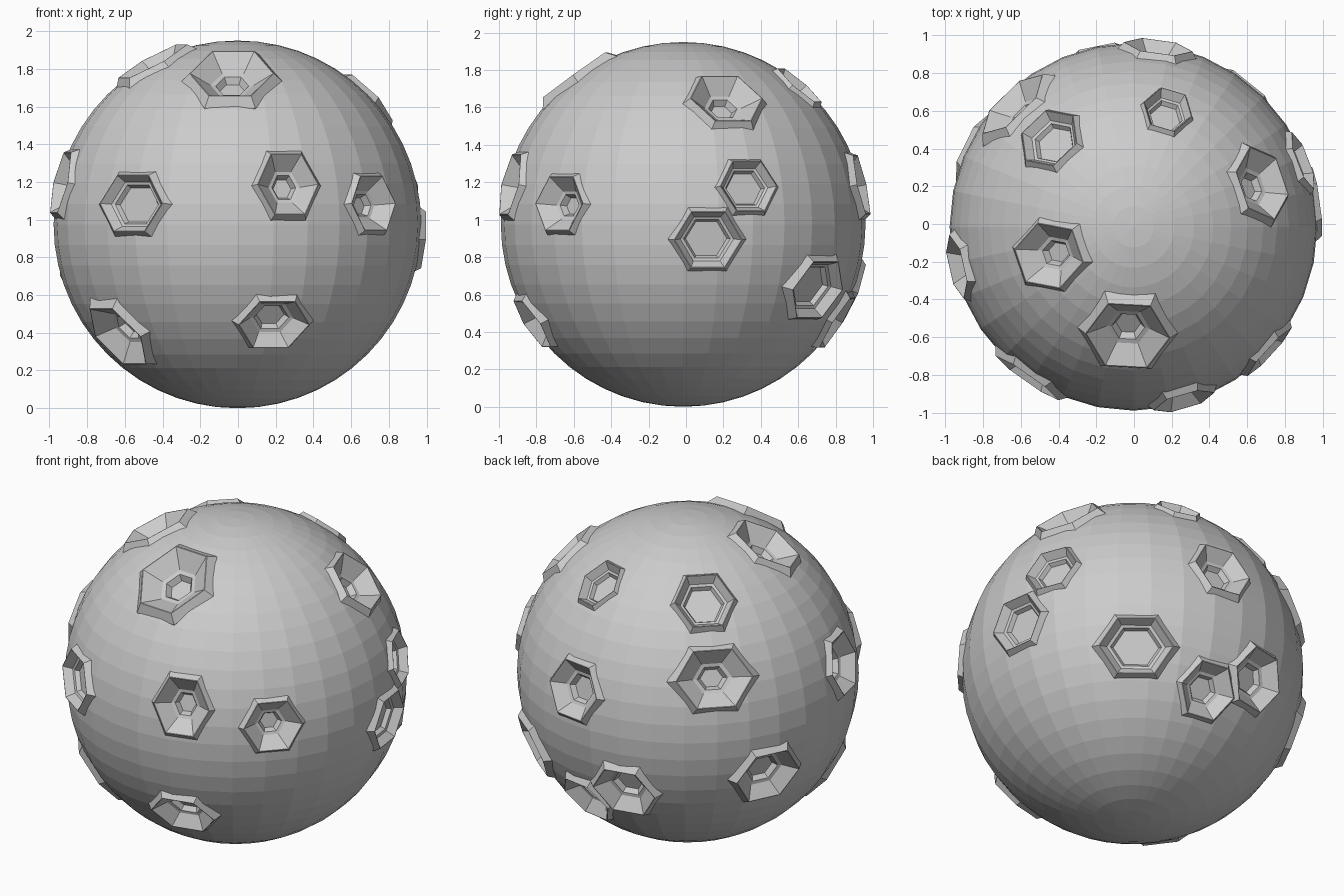
import bpy, bmesh, math
from mathutils import Vector

if "Cube" in bpy.data.objects:
    bpy.data.objects.remove(bpy.data.objects["Cube"])

RADIUS = 0.975
CENTRE = Vector((-0.003, -0.015, 0.975))
RIM = 0.987            # height of the flat crater rim above the globe centre

# direction from globe centre, half width, half height, inner style
CRATERS = [
    ((-0.03, -0.57, 0.79), 0.22, 0.21, "deep"),
    ((-0.555, -0.79, 0.11), 0.20, 0.155, "wide"),
    ((0.265, -0.915, 0.21), 0.165, 0.17, "deep"),
    ((0.714, -0.655, 0.11), 0.17, 0.15, "deep"),
    ((-0.624, -0.46, -0.585), 0.20, 0.19, "deep"),
    ((0.19, -0.79, -0.52), 0.19, 0.15, "mid"),
    ((-0.44, -0.15, 0.85), 0.18, 0.19, "deep"),
    ((0.68, 0.23, 0.67), 0.20, 0.17, "deep"),
    ((-0.93, -0.21, 0.22), 0.17, 0.17, "mid"),
    ((0.90, 0.35, 0.205), 0.16, 0.14, "wide"),
    ((0.95, 0.13, -0.08), 0.18, 0.155, "wide"),
    ((0.57, 0.71, -0.345), 0.21, 0.165, "wide"),
    ((0.13, 0.945, 0.21), 0.18, 0.165, "mid"),
    ((0.18, 0.615, 0.735), 0.13, 0.14, "wide"),
    ((-0.44, 0.465, 0.735), 0.17, 0.165, "wide"),
    ((-0.635, 0.645, 0.37), 0.22, 0.17, "deep"),
    ((-0.844, 0.415, -0.268), 0.20, 0.17, "mid"),
    ((-0.18, 0.886, -0.365), 0.19, 0.17, "mid"),
    ((0.13, 0.815, -0.52), 0.17, 0.16, "mid"),
]

# (scale, height) steps from rim to floor
INNER = {
    "deep": [(0.52, 0.91), (0.40, 0.905), (0.30, 0.87)],
    "mid": [(0.62, 0.92), (0.50, 0.915), (0.40, 0.885)],
    "wide": [(0.80, 0.94), (0.70, 0.935), (0.62, 0.91)],
}


def hex_solid(bm, direction, rx, ry, profile):
    """Closed six-sided solid following (scale, height) steps, top to bottom."""
    n = Vector(direction).normalized()
    e = Vector((0, 0, 1)).cross(n).normalized()
    t = n.cross(e)
    rings = []
    for s, h in profile:
        ring = []
        for k in range(6):
            a = k * math.pi / 3
            p = n * h + e * (rx * s * math.cos(a)) + t * (ry * 1.1 * s * math.sin(a))
            ring.append(bm.verts.new(CENTRE + p))
        rings.append(ring)
    bm.faces.new(rings[0])
    bm.faces.new(rings[-1][::-1])
    for up, low in zip(rings, rings[1:]):
        for k in range(6):
            j = (k + 1) % 6
            bm.faces.new((up[k], low[k], low[j], up[j]))


def make_object(name, bm):
    bmesh.ops.recalc_face_normals(bm, faces=bm.faces)
    me = bpy.data.meshes.new(name)
    bm.to_mesh(me)
    bm.free()
    ob = bpy.data.objects.new(name, me)
    bpy.context.collection.objects.link(ob)
    return ob


# faceted globe
bm = bmesh.new()
bmesh.ops.create_uvsphere(bm, u_segments=32, v_segments=28, radius=RADIUS)
bmesh.ops.translate(bm, verts=bm.verts, vec=CENTRE)
globe = make_object("cratered_globe", bm)

# raised crater rims and the stepped pits cut into them
rims, pits = bmesh.new(), bmesh.new()
for d, rx, ry, style in CRATERS:
    hex_solid(rims, d, rx, ry, [(1.02, RIM), (1.22, 0.935), (1.22, 0.85)])
    s, h = INNER[style][0]
    above = 1 + (1 - s) * 0.05 / (RIM - h)      # carry the wall slope past the rim
    hex_solid(pits, d, rx, ry, [(above, RIM + 0.05)] + INNER[style])

for name, mesh, op in (("rim_helper", rims, 'UNION'), ("pit_cutter", pits, 'DIFFERENCE')):
    helper = make_object(name, mesh)
    helper.hide_render = True
    mod = globe.modifiers.new(name, 'BOOLEAN')
    mod.operation = op
    mod.solver = 'EXACT'
    mod.use_self = True
    mod.object = helper
    bpy.context.view_layer.objects.active = globe
    bpy.ops.object.modifier_apply(modifier=mod.name)
    bpy.data.objects.remove(helper)
